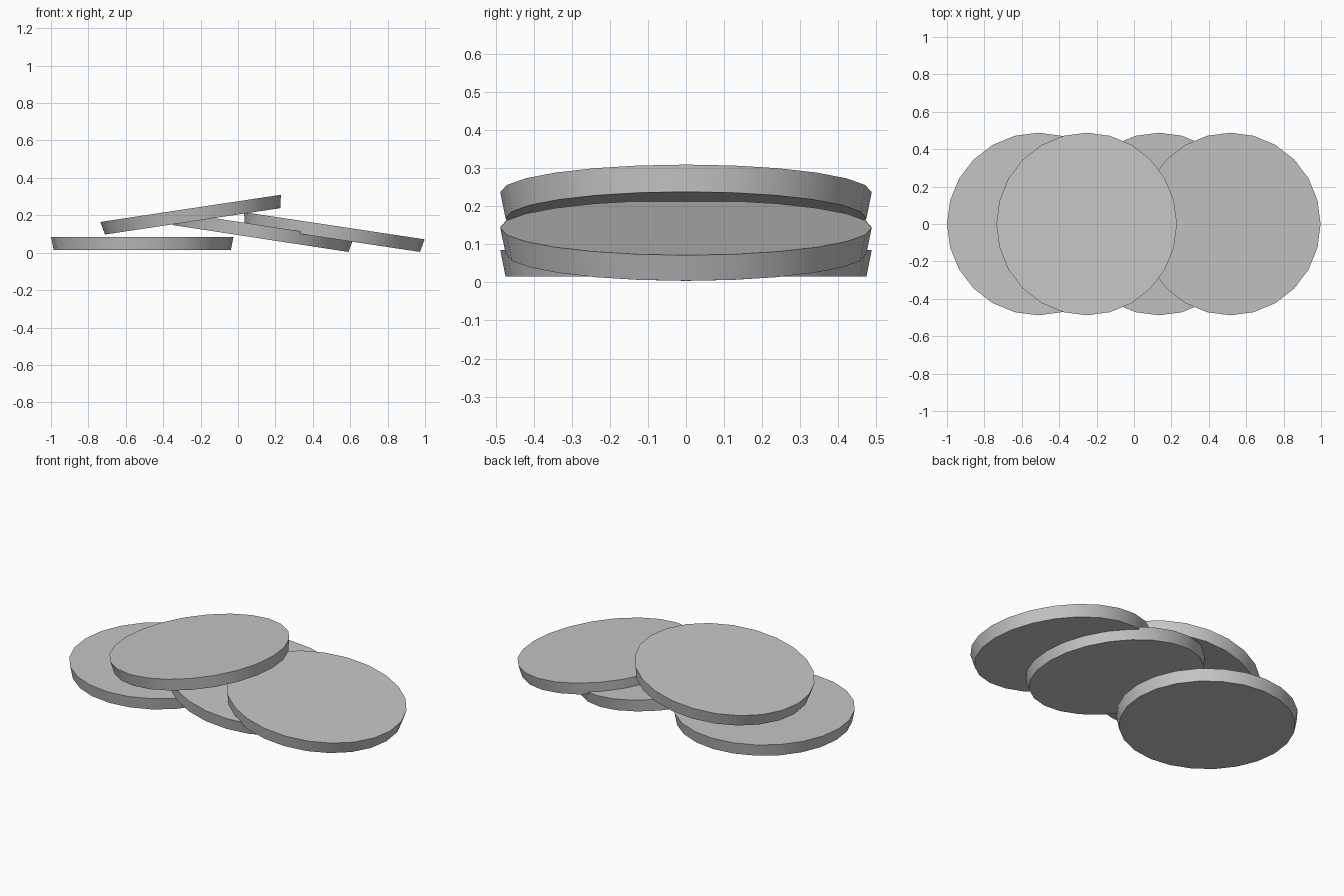
import bpy, bmesh
from math import radians
from mathutils import Matrix

cube = bpy.data.objects.get("Cube")
if cube:
    bpy.data.objects.remove(cube, do_unlink=True)

TOP_RADIUS, BASE_RADIUS, THICKNESS, SIDES = 0.488, 0.474, 0.07, 24

grey = bpy.data.materials.new("stone_grey")
grey.use_nodes = True
colour = (0.56, 0.56, 0.56, 1)
grey.diffuse_color = colour
grey.node_tree.nodes["Principled BSDF"].inputs["Base Color"].default_value = colour


def disc(name, x, z, tilt):
    """Tapered disc whose top face is centred on (x, 0, z), tilted about y."""
    bm = bmesh.new()
    bmesh.ops.create_cone(bm, cap_ends=True, segments=SIDES, radius1=BASE_RADIUS,
                          radius2=TOP_RADIUS, depth=THICKNESS,
                          matrix=Matrix.Translation((0, 0, -THICKNESS / 2)))
    mesh = bpy.data.meshes.new(name)
    bm.to_mesh(mesh)
    bm.free()
    mesh.materials.append(grey)
    obj = bpy.data.objects.new(name, mesh)
    obj.location = (x, 0, z)
    obj.rotation_euler.y = radians(tilt)
    bpy.context.collection.objects.link(obj)
    # Smooth rim, crisp edges at the caps
    bpy.ops.object.select_all(action='DESELECT')
    obj.select_set(True)
    bpy.context.view_layer.objects.active = obj
    bpy.ops.object.shade_smooth_by_angle(angle=radians(30))


# Flat disc, the disc leaning over it, and two overlapping discs sloping down
disc("flat_disc", -0.512, 0.085, 0)
disc("upper_disc", -0.253, 0.237, -8.55)
disc("middle_disc", 0.133, 0.145, 8.7)
disc("end_disc", 0.515, 0.144, 8.55)
